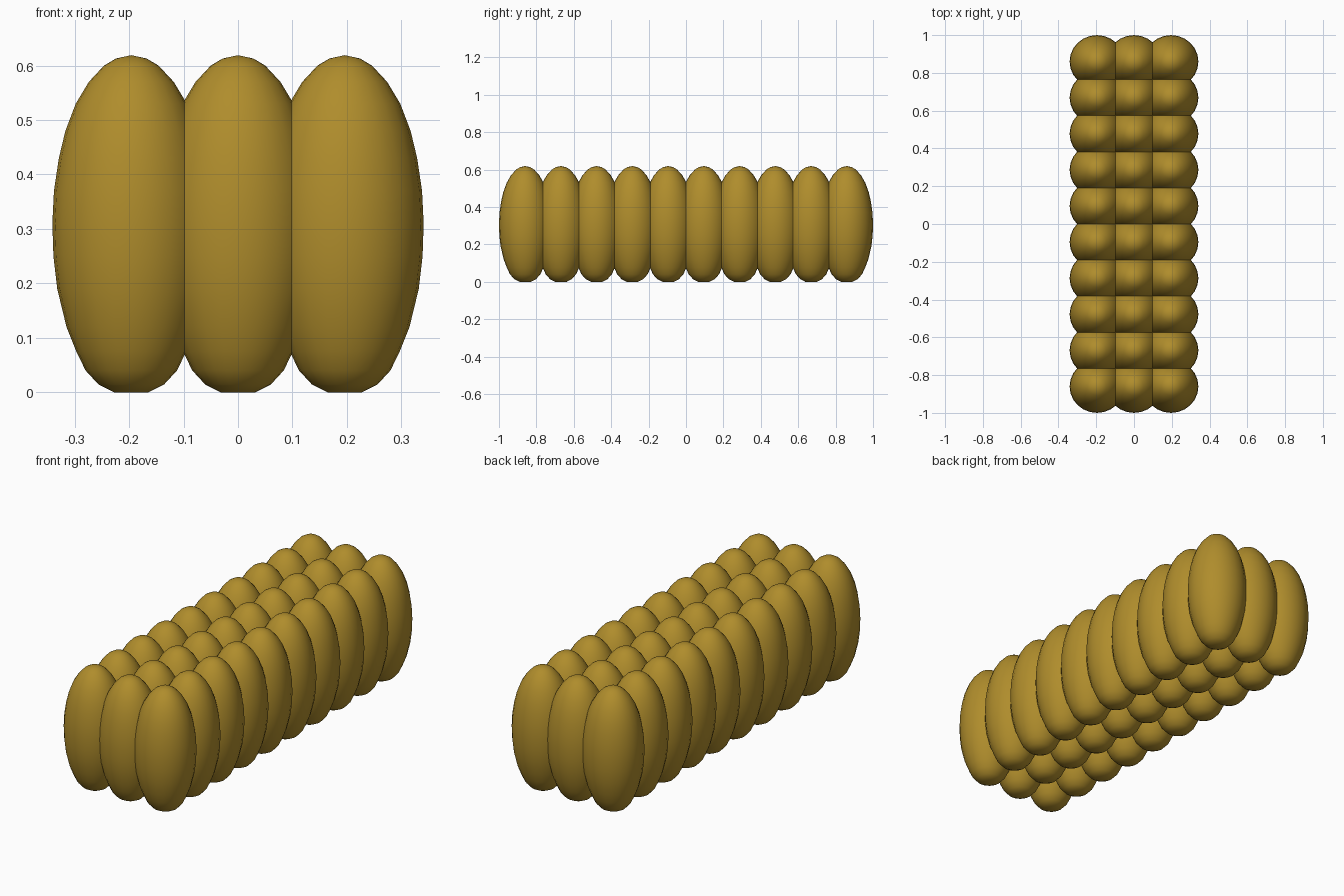
import bpy, bmesh, math

if "Cube" in bpy.data.objects:
    bpy.data.objects.remove(bpy.data.objects["Cube"])

mat = bpy.data.materials.new("golden ochre")
mat.diffuse_color = (0.43, 0.265, 0.025, 1)
mat.use_nodes = True
mat.node_tree.nodes["Principled BSDF"].inputs["Base Color"].default_value = mat.diffuse_color

# Kernel profile: (height, half width), slightly flattened at the base
PROFILE = [(0.0, 0.032), (0.014, 0.06), (0.04, 0.084), (0.075, 0.101), (0.12, 0.119),
           (0.19, 0.136), (0.25, 0.143), (0.31, 0.145), (0.37, 0.142), (0.43, 0.133),
           (0.48, 0.121), (0.53, 0.102), (0.57, 0.078), (0.60, 0.05), (0.613, 0.028)]
SIDES = 24
DEPTH = 0.14 / 0.145


def kernel_mesh():
    bm = bmesh.new()
    rings = []
    for z, r in PROFILE:
        ring = []
        for i in range(SIDES):
            a = 2 * math.pi * i / SIDES
            ring.append(bm.verts.new((r * math.cos(a), r * DEPTH * math.sin(a), z)))
        rings.append(ring)
    for lo, hi in zip(rings, rings[1:]):
        for i in range(SIDES):
            j = (i + 1) % SIDES
            bm.faces.new((lo[i], lo[j], hi[j], hi[i]))
    # flat base and rounded tip
    bm.faces.new(rings[0][::-1])
    tip = bm.verts.new((0, 0, 0.619))
    for i in range(SIDES):
        bm.faces.new((rings[-1][i], rings[-1][(i + 1) % SIDES], tip))
    for f in bm.faces:
        f.smooth = True
    me = bpy.data.meshes.new("kernel")
    bm.to_mesh(me)
    bm.free()
    me.materials.append(mat)
    return me


# Three columns of ten overlapping kernels
mesh = kernel_mesh()
for col in range(3):
    for row in range(10):
        ob = bpy.data.objects.new(f"kernel_{col + 1}_{row + 1}", mesh)
        ob.location = ((col - 1) * 0.196, -0.86 + row * 1.72 / 9, 0)
        bpy.context.collection.objects.link(ob)
